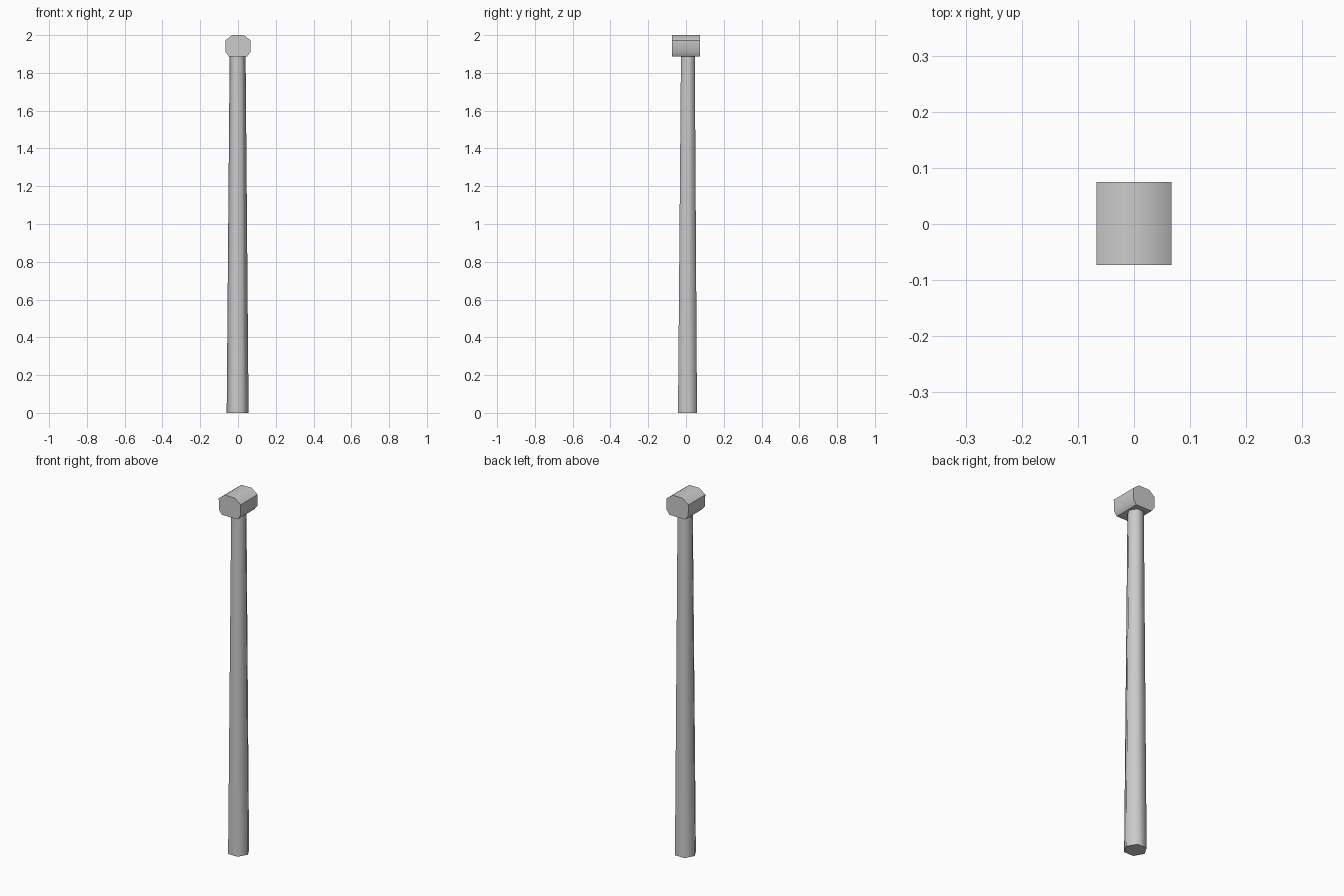
import bpy, bmesh, math

if "Cube" in bpy.data.objects:
    bpy.data.objects.remove(bpy.data.objects["Cube"])


def loft(name, rings, angle):
    """Closed solid bridging a start ring to an end ring."""
    bm = bmesh.new()
    a, b = [[bm.verts.new(p) for p in r] for r in rings]
    n = len(a)
    for i in range(n):
        j = (i + 1) % n
        bm.faces.new((a[i], a[j], b[j], b[i]))
    bm.faces.new(a[::-1])
    bm.faces.new(b)
    bmesh.ops.recalc_face_normals(bm, faces=bm.faces[:])
    me = bpy.data.meshes.new(name)
    bm.to_mesh(me)
    bm.free()
    ob = bpy.data.objects.new(name, me)
    bpy.context.collection.objects.link(ob)
    bpy.ops.object.select_all(action='DESELECT')
    ob.select_set(True)
    bpy.context.view_layer.objects.active = ob
    bpy.ops.object.shade_smooth_by_angle(angle=math.radians(angle))
    return ob


def hexagon(cx, cy, r, z):
    return [(cx + r * math.cos(i * math.pi / 3),
             cy + r * math.sin(i * math.pi / 3), z) for i in range(6)]


# Tapered six-sided shaft, set slightly off centre
loft("shaft", [hexagon(-0.002, 0.008, 0.058, 0.0),
               hexagon(-0.002, 0.010, 0.042, 1.92)], 65)

# Eight-sided head lying front to back
half = [(0.031, 2.0), (0.067, 1.972), (0.066, 1.910), (0.048, 1.886)]
profile = half + [(-x, z) for x, z in reversed(half)]
loft("head", [[(x, -0.073, z) for x, z in profile],
              [(x, 0.075, z) for x, z in profile]], 40)
